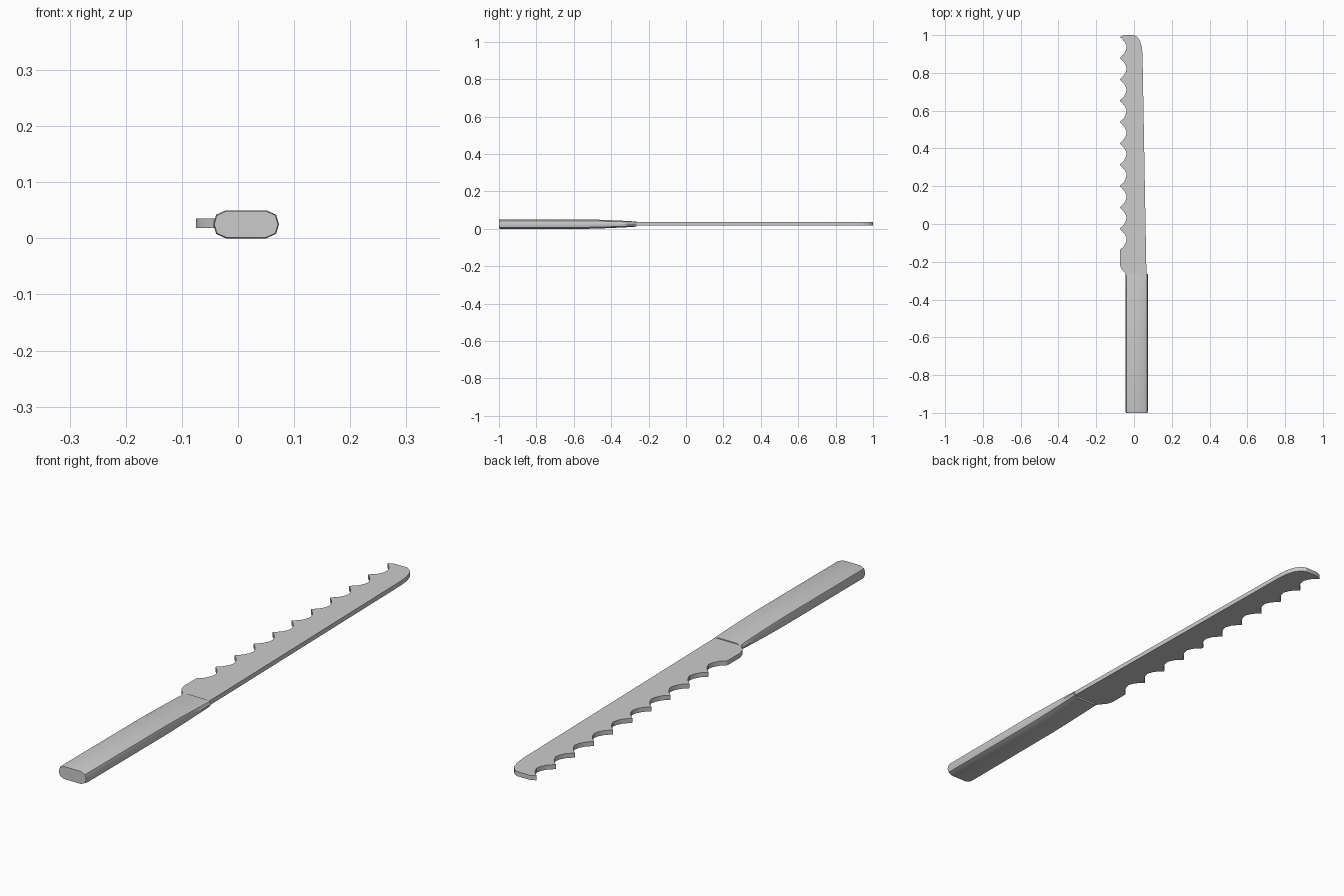
import bpy, bmesh

if "Cube" in bpy.data.objects:
    bpy.data.objects.remove(bpy.data.objects["Cube"])


def finish(name, bm, angle):
    bmesh.ops.recalc_face_normals(bm, faces=bm.faces)
    mesh = bpy.data.meshes.new(name)
    bm.to_mesh(mesh)
    bm.free()
    obj = bpy.data.objects.new(name, mesh)
    bpy.context.collection.objects.link(obj)
    bpy.ops.object.select_all(action='DESELECT')
    obj.select_set(True)
    bpy.context.view_layer.objects.active = obj
    bpy.ops.object.shade_smooth_by_angle(angle=angle)
    return obj


# Blade: straight spine, rounded tip, scalloped cutting edge and heel
outline = [(0.065, -0.30), (0.065, -0.22), (0.045, 0.90), (0.041, 0.94),
           (0.031, 0.972), (0.018, 0.99), (0.0, 1.0), (-0.053, 1.0)]
pitch, teeth = 0.113, 10
scallop = [(0.0, -0.075), (0.1, -0.062), (0.25, -0.048), (0.45, -0.039),
           (0.62, -0.043), (0.82, -0.055), (0.95, -0.072)]
for i in range(teeth):
    outline += [(x, 0.99 - (i + t) * pitch) for t, x in scallop]
outline += [(-0.075, -0.14), (-0.075, -0.215), (-0.066, -0.241),
            (-0.045, -0.262), (-0.035, -0.30)]

bm = bmesh.new()
face = bm.faces.new([bm.verts.new((x, y, 0.018)) for x, y in outline])
top = bmesh.ops.extrude_face_region(bm, geom=[face])
bmesh.ops.translate(bm, vec=(0, 0, 0.017),
                    verts=[v for v in top['geom'] if isinstance(v, bmesh.types.BMVert)])
finish("blade", bm, 0.5)

# Handle: rounded bar lofted through rings, flattening toward the blade
half = [(0.036, 1.0), (0.0535, 0.68), (0.0585, 0.0), (0.0535, -0.68), (0.036, -1.0)]
section = half + [(-x, z) for x, z in reversed(half)]
stations = [(-1.0, 0.97, 0.0235), (-0.993, 1.0, 0.025), (-0.52, 1.0, 0.025),
            (-0.44, 1.0, 0.0225), (-0.36, 1.0, 0.019), (-0.30, 1.0, 0.016),
            (-0.265, 1.0, 0.0135)]
bm = bmesh.new()
rings = [[bm.verts.new((0.0145 + x * w, y, 0.025 + z * h)) for x, z in section]
         for y, w, h in stations]
n = len(section)
for a, b in zip(rings, rings[1:]):
    for i in range(n):
        j = (i + 1) % n
        bm.faces.new((a[i], a[j], b[j], b[i]))
bm.faces.new(rings[0])
bm.faces.new(rings[-1])
finish("handle", bm, 0.75)
